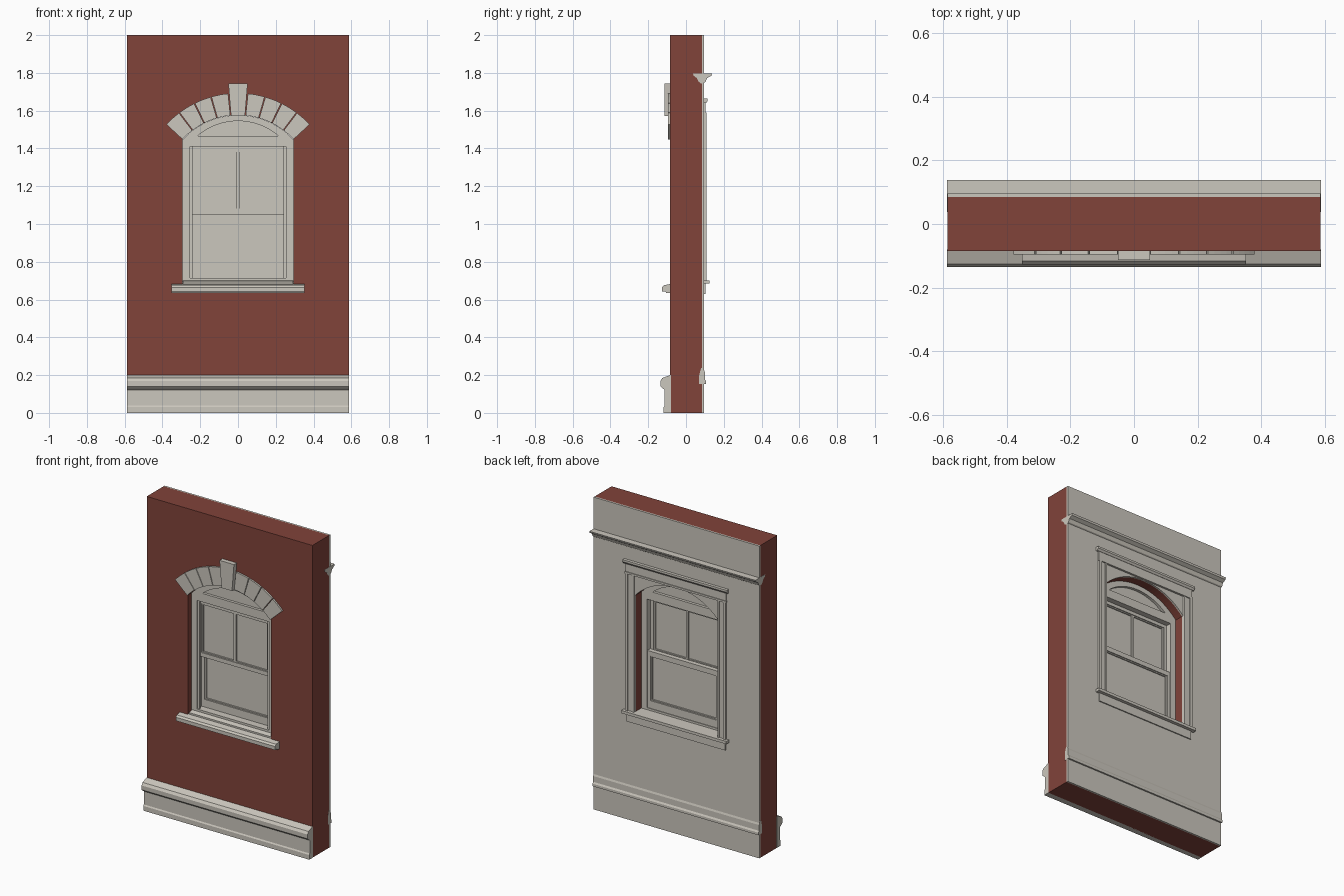
import bpy, bmesh
from math import sin, cos, asin, pi, radians

cube = bpy.data.objects.get("Cube")
if cube:
    bpy.data.objects.remove(cube, do_unlink=True)


def material(name, rgb):
    m = bpy.data.materials.new(name)
    m.use_nodes = True
    m.diffuse_color = (*rgb, 1)
    m.node_tree.nodes["Principled BSDF"].inputs["Base Color"].default_value = (*rgb, 1)
    return m


BRICK = material("red brick", (0.22, 0.056, 0.042))
STONE = material("pale stone", (0.60, 0.57, 0.51))


def add_object(name, mesh, mat):
    bm = bmesh.new()
    bm.from_mesh(mesh)
    bmesh.ops.remove_doubles(bm, verts=bm.verts, dist=0.00001)
    bmesh.ops.recalc_face_normals(bm, faces=bm.faces)
    for f in bm.faces:
        f.smooth = False
        f.material_index = 0
    bm.to_mesh(mesh)
    bm.free()
    mesh.materials.clear()
    mesh.materials.append(mat)
    mesh.name = name
    obj = bpy.data.objects.new(name, mesh)
    bpy.context.collection.objects.link(obj)
    return obj


def plate(name, loops, y0, y1, mat=STONE):
    """Flat shape in x and z, with later loops as holes, from depth y0 to y1."""
    cu = bpy.data.curves.new(name, "CURVE")
    cu.dimensions = "2D"
    cu.fill_mode = "BOTH"
    cu.extrude = (y1 - y0) / 2
    for loop in loops:
        s = cu.splines.new("POLY")
        s.points.add(len(loop) - 1)
        for p, (x, z) in zip(s.points, loop):
            p.co = (x, z, 0, 1)
        s.use_cyclic_u = True
    tmp = bpy.data.objects.new(name, cu)
    mesh = bpy.data.meshes.new_from_object(tmp)
    bpy.data.objects.remove(tmp)
    bpy.data.curves.remove(cu)
    for v in mesh.vertices:
        x, z, d = v.co
        v.co = (x, (y0 + y1) / 2 - d, z)
    return add_object(name, mesh, mat)


def moulding(name, profile, half, mat=STONE):
    """Profile of (y, z) points run along x from -half to half."""
    bm = bmesh.new()
    face = bm.faces.new([bm.verts.new((-half, y, z)) for y, z in profile])
    ext = bmesh.ops.extrude_face_region(bm, geom=[face])["geom"]
    bmesh.ops.translate(bm, vec=(2 * half, 0, 0),
                        verts=[g for g in ext if isinstance(g, bmesh.types.BMVert)])
    mesh = bpy.data.meshes.new(name)
    bm.to_mesh(mesh)
    bm.free()
    return add_object(name, mesh, mat)


def rect(x0, x1, z0, z1):
    return [(x0, z0), (x1, z0), (x1, z1), (x0, z1)]


def box_profile(y0, y1, z0, z1):
    return rect(y0, y1, z0, z1)


def arc(radius, zc, a0, a1, n):
    """Points on an arc, with angles measured from straight up."""
    return [(radius * sin(a0 + (a1 - a0) * i / n),
             zc + radius * cos(a0 + (a1 - a0) * i / n)) for i in range(n + 1)]


W, JAMB, SILL = 0.587, 0.295, 0.68
R_IN, R_OUT, ZC = 0.4, 0.516, 1.177
END = asin(JAMB / R_IN)


def opening(inset=0):
    a = asin((JAMB - inset) / (R_IN - inset))
    return ([(-JAMB + inset, SILL), (JAMB - inset, SILL)]
            + arc(R_IN - inset, ZC, a, -a, 28))


# Wall and its plastered inner face
plate("brick_wall", [rect(-W, W, 0, 2), opening()], -0.085, 0.085, BRICK)
plate("inner_plaster", [rect(-W, W, 0, 2), opening()], 0.085, 0.096)

# Arch stones and keystone
KEY, COUNT, GAP = radians(5.6), 4, radians(0.25)
step = (END - KEY) / COUNT
for side in (-1, 1):
    for i in range(COUNT):
        a0 = side * (KEY + i * step + GAP)
        a1 = side * (KEY + (i + 1) * step - GAP)
        plate("arch_stone", [arc(R_IN, ZC, a0, a1, 4) + arc(R_OUT, ZC, a1, a0, 4)],
              -0.096, -0.08)
plate("keystone", [[(-0.037, 1.572), (0.037, 1.572), (0.051, 1.745), (-0.051, 1.745)]],
      -0.114, -0.08)

# Outer sill and plinth
moulding("outer_sill", [(-0.04, 0.635), (-0.105, 0.635), (-0.108, 0.642), (-0.127, 0.642),
                        (-0.127, 0.665), (-0.117, 0.676), (-0.04, 0.69)], 0.352)
moulding("plinth", [(-0.08, 0), (-0.118, 0), (-0.118, 0.03), (-0.113, 0.038),
                    (-0.113, 0.122), (-0.122, 0.128), (-0.135, 0.14), (-0.136, 0.168),
                    (-0.126, 0.184), (-0.085, 0.2), (-0.08, 0.2)], W + 0.001)

# Window frame with arched head and sunken lunette
lunette_end = asin(0.215 / 0.33)
lunette = arc(0.33, 1.215, lunette_end, -lunette_end, 20)
plate("window_frame", [opening(0.001), rect(-0.255, 0.255, 0.715, 1.41), lunette],
      -0.052, 0.03)
plate("lunette_panel", [lunette], -0.035, 0.012)
moulding("frame_sill", [(-0.08, 0.68), (-0.08, 0.693), (-0.05, 0.702), (-0.05, 0.68)], 0.29)


# Sliding sashes
def sash(name, y0, y1, z0, z1, bottom, top):
    mid = (y0 + y1) / 2
    outer = rect(-0.256, 0.256, z0, z1)
    inner = rect(-0.235, 0.235, z0 + bottom, z1 - top)
    bead = rect(-0.226, 0.226, z0 + bottom + 0.007, z1 - top - 0.007)
    plate(name + "_rails", [outer, inner], y0, y1)
    plate(name + "_bead", [inner, bead], y0 + 0.006, y1 - 0.006)
    plate(name + "_pane", [inner], mid - 0.002, mid + 0.002)


sash("upper_sash", -0.036, -0.006, 1.05, 1.411, 0.026, 0.022)
sash("lower_sash", -0.004, 0.026, 0.714, 1.08, 0.05, 0.03)
plate("upper_muntin", [rect(-0.008, 0.008, 1.07, 1.39)], -0.032, -0.01)
for side in (-1, 1):
    x = side * 0.248
    plate("sash_stop", [rect(x - 0.007, x + 0.007, 0.714, 1.41)], -0.044, -0.035)

# Inner casing around the window
for side in (-1, 1):
    for name, a, b, depth in (("casing_board", 0.296, 0.352, 0.102),
                              ("casing_inner_band", 0.296, 0.308, 0.106),
                              ("casing_outer_band", 0.338, 0.355, 0.109)):
        lo, hi = sorted((side * a, side * b))
        plate(name, [rect(lo, hi, 0.70, 1.585)], 0.09, depth)
moulding("casing_head", box_profile(0.09, 0.104, 1.582, 1.645), 0.355)
moulding("casing_head_bead", box_profile(0.09, 0.109, 1.578, 1.59), 0.358)
moulding("casing_cap", [(0.09, 1.64), (0.106, 1.64), (0.115, 1.652),
                        (0.115, 1.665), (0.09, 1.665)], 0.37)
moulding("inner_stool", box_profile(0.02, 0.124, 0.684, 0.702), 0.372)
moulding("inner_apron", box_profile(0.09, 0.103, 0.63, 0.684), 0.35)

# Picture rail and baseboard moulding on the inner face
moulding("picture_rail", [(0.037, 1.797), (0.04, 1.785), (0.058, 1.772), (0.068, 1.752),
                          (0.078, 1.745), (0.092, 1.745), (0.103, 1.752), (0.112, 1.772),
                          (0.134, 1.785), (0.138, 1.797)], W + 0.001)
moulding("baseboard_moulding", [(0.07, 0.152), (0.106, 0.152), (0.106, 0.168),
                                (0.1, 0.178), (0.1, 0.215), (0.092, 0.238),
                                (0.08, 0.238), (0.07, 0.2)], W + 0.001)
